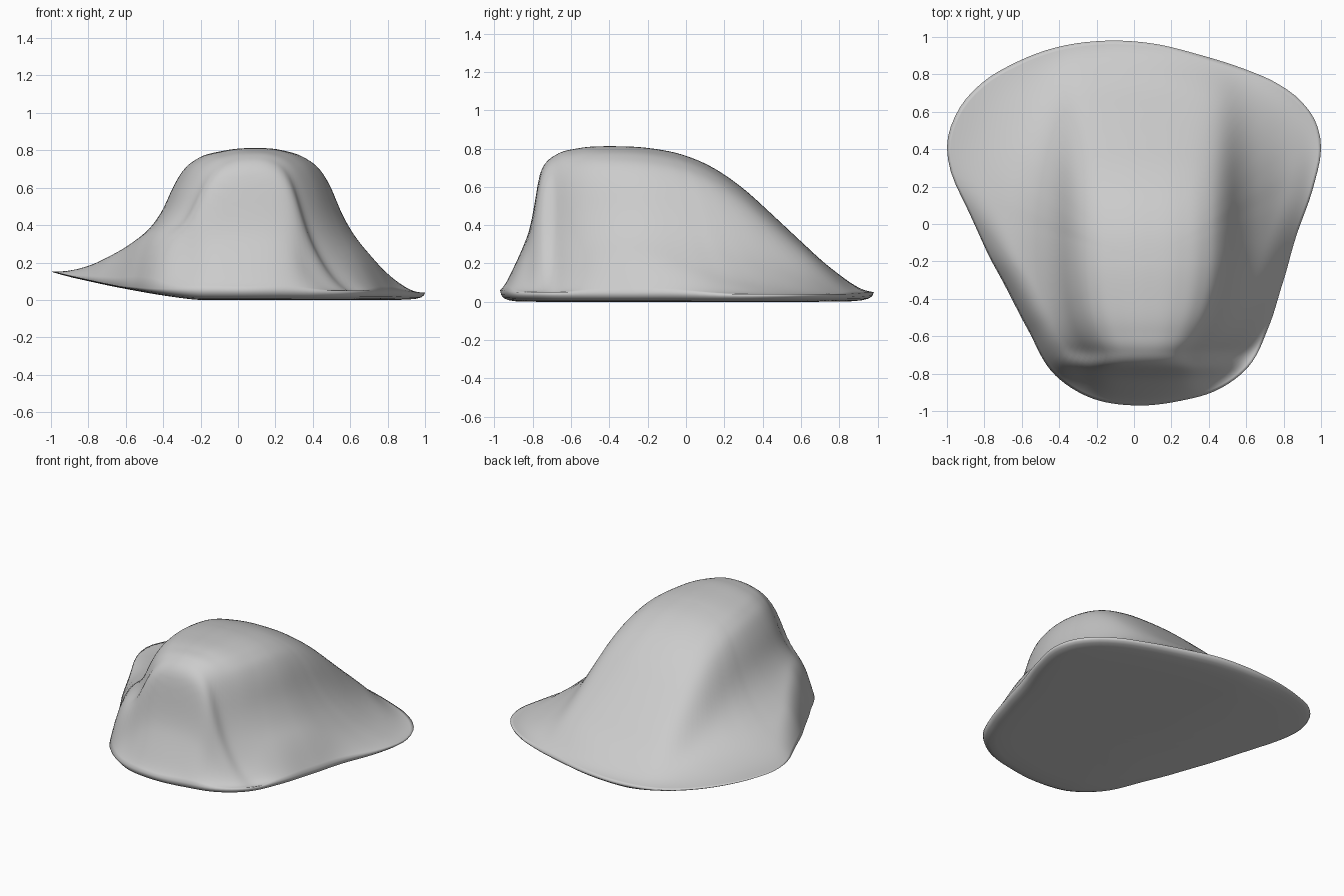
import bpy, bmesh
from math import atan2, cos, sin, tau, hypot, sqrt

if "Cube" in bpy.data.objects:
    bpy.data.objects.remove(bpy.data.objects["Cube"])

CX, CY, TOP = 0.05, -0.2, 0.812   # axis of the crown and its height


def smooth(xs, ys, x, mono=False):
    """Cubic curve through the points (xs, ys)."""
    n = len(xs)
    x = min(max(x, xs[0]), xs[-1])
    i = 0
    while i < n - 2 and x > xs[i + 1]:
        i += 1

    def secant(k):
        return (ys[k + 1] - ys[k]) / (xs[k + 1] - xs[k])

    def slope(k):
        if k == 0 or k == n - 1:
            return secant(min(k, n - 2))
        a, b = secant(k - 1), secant(k)
        if mono and a * b <= 0:
            return 0.0
        h0, h1 = xs[k] - xs[k - 1], xs[k + 1] - xs[k]
        return (a * h1 + b * h0) / (h0 + h1)

    h = xs[i + 1] - xs[i]
    t = (x - xs[i]) / h
    return ((2 * t**3 - 3 * t**2 + 1) * ys[i] + (t**3 - 2 * t**2 + t) * h * slope(i)
            + (3 * t**2 - 2 * t**3) * ys[i + 1] + (t**3 - t**2) * h * slope(i + 1))


def around(angles, values, a):
    """The same curve closed over a full turn."""
    xs = [v - tau for v in angles] + angles + [v + tau for v in angles]
    return smooth(xs, values * 3, a)


# Brim outline seen from above, with the height of its edge
outline = [(-.15, .98, .05), (.1, .965, .05), (.35, .905, .045), (.6, .825, .04),
           (.76, .755, .04), (.89, .66, .04), (.97, .55, .04), (1, .42, .04), (.965, .22, .04),
           (.89, 0, .05), (.8, -.3, .05), (.72, -.55, .05), (.61, -.765, .05), (.45, -.885, .05),
           (.25, -.945, .06), (0, -.97, .06), (-.23, -.93, .06), (-.42, -.81, .06),
           (-.57, -.56, .07), (-.75, -.22, .09), (-.9, .1, .13), (-.985, .3, .15), (-1, .4, .15),
           (-.95, .59, .145), (-.8, .765, .115), (-.65, .855, .085), (-.45, .935, .06)]
polar = sorted((atan2(y - CY, x - CX) % tau, hypot(x - CX, y - CY), z) for x, y, z in outline)
rim_a, rim_r, rim_z = map(list, zip(*polar))

# Silhouettes from the front (x, z) and from the side (y, z)
front = [(-1, .155), (-.9, .17), (-.8, .195), (-.7, .235), (-.6, .285), (-.5, .36), (-.45, .415),
         (-.4, .495), (-.35, .61), (-.3, .695), (-.22, .76), (-.1, .795), (.07, TOP), (.25, .8),
         (.37, .76), (.45, .695), (.5, .61), (.55, .485), (.6, .39), (.7, .255), (.8, .155),
         (.9, .09), (1, .04), (1.3, .03)]
side = [(-.98, .06), (-.95, .12), (-.9, .2), (-.85, .29), (-.81, .4), (-.785, .54), (-.77, .65),
        (-.74, .715), (-.68, .767), (-.57, .8), (-.4, TOP), (-.2, .803), (0, .762), (.15, .695),
        (.3, .59), (.45, .455), (.6, .315), (.75, .18), (.87, .1), (.98, .05)]
fx, fz = zip(*front)
sy, sz = zip(*side)


def lift(x):
    """Underside rises towards the left tip."""
    return .145 * max(0, (-x - .2) / .8) ** 1.3


def height(x, y):
    """Upper surface: front silhouette faded along y, crown narrowing to the front."""
    v = max(0, min(1, (-.1 - y) / .72))
    w = max(.58, sqrt(1 - v * v))
    d = x - .06
    keep = min(1, (d / .6) ** 2) if d < 0 else 0
    low = lift(x)
    f = smooth(fx, fz, .06 + d / (w + (1 - w) * keep), True)
    return low + max(0, f - low) * smooth(sy, sz, y, True) / TOP


SEG, N = 144, 56
under = [(.993, .6), (.977, .33), (.945, .14), (.89, .03), (.75, 0), (.5, 0), (.25, 0)]
spokes = []
for k in range(SEG):
    a = tau * k / SEG
    r = around(rim_a, rim_r, a)
    edge = around(rim_a, rim_z, a)

    def point(s):
        return CX + r * s * cos(a), CY + r * s * sin(a)

    edge = max(edge, lift(point(1)[0]) + .008)
    spoke = []
    for j in range(1, N + 1):            # upper surface rolling into the edge
        s = j / N
        x, y = point(s)
        u = max(0, (s - .8) / .2)
        spoke.append((x, y, edge + (height(x, y) - edge) * (1 - u ** 3)))
    for s, g in under:                   # rounded edge and underside
        x, y = point(s)
        low = lift(x)
        spoke.append((x, y, low + max(0, edge - low) * g))
    spokes.append(spoke)

# Crown, slopes, brim and underside as one closed skin
bm = bmesh.new()
grid = [[bm.verts.new(p) for p in s] for s in spokes]
crown = bm.verts.new((CX, CY, height(CX, CY)))
base = bm.verts.new((CX, CY, 0))
for k in range(SEG):
    a, b = grid[k], grid[(k + 1) % SEG]
    bm.faces.new((crown, a[0], b[0]))
    bm.faces.new((base, b[-1], a[-1]))
    for j in range(len(a) - 1):
        bm.faces.new((a[j], a[j + 1], b[j + 1], b[j]))

# Soften the slopes slightly
for _ in range(4):
    bmesh.ops.smooth_vert(bm, verts=[v for s in grid for v in s[:N - 1]] + [crown], factor=.4,
                          use_axis_x=False, use_axis_y=False, use_axis_z=True)
for f in bm.faces:
    f.smooth = True
bmesh.ops.recalc_face_normals(bm, faces=bm.faces)
mesh = bpy.data.meshes.new("soft_mound")
bm.to_mesh(mesh)
bm.free()
bpy.context.collection.objects.link(bpy.data.objects.new("soft_mound", mesh))
